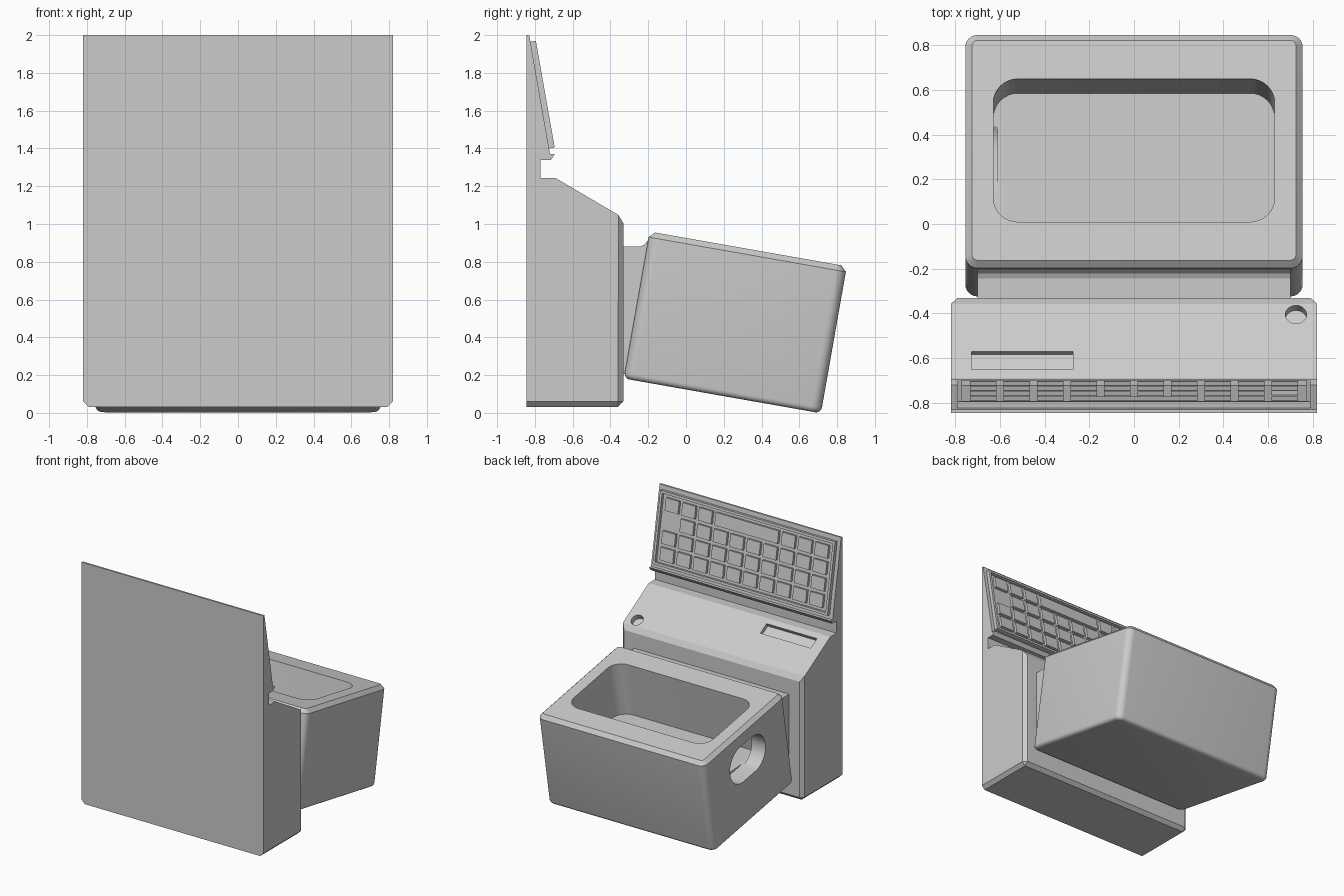
import bpy, bmesh
from math import radians, cos, sin, pi, atan2
from mathutils import Matrix

cube = bpy.data.objects.get("Cube")
if cube:
    bpy.data.objects.remove(cube, do_unlink=True)

GREY = (0.6, 0.6, 0.6, 1)
grey = bpy.data.materials.new("plain grey plastic")
grey.use_nodes = True
grey.diffuse_color = GREY
grey.node_tree.nodes["Principled BSDF"].inputs["Base Color"].default_value = GREY

# Turns a flat outline (x, y) into a side profile (y, z) extruded along x
SIDEWAYS = Matrix(((0, 0, 1, 0), (1, 0, 0, 0), (0, 1, 0, 0), (0, 0, 0, 1)))


def finish(name, bm, matrix):
    bmesh.ops.recalc_face_normals(bm, faces=bm.faces)
    mesh = bpy.data.meshes.new(name)
    bm.to_mesh(mesh)
    bm.free()
    mesh.materials.append(grey)
    obj = bpy.data.objects.new(name, mesh)
    bpy.context.collection.objects.link(obj)
    obj.matrix_world = matrix
    return obj


def prism(points, half):
    bm = bmesh.new()
    base = bm.faces.new([bm.verts.new((x, y, -half)) for x, y in points])
    top = bmesh.ops.extrude_face_region(bm, geom=[base])["geom"]
    verts = [v for v in top if isinstance(v, bmesh.types.BMVert)]
    bmesh.ops.translate(bm, verts=verts, vec=(0, 0, 2 * half))
    return bm


def box(size, centre=(0, 0, 0), bm=None):
    bm = bm or bmesh.new()
    m = Matrix.Translation(centre) @ Matrix.Diagonal((*size, 1))
    bmesh.ops.create_cube(bm, size=1, matrix=m)
    return bm


def rounded(w, h, r, steps=8):
    points = []
    for i, (sx, sy) in enumerate(((1, 1), (-1, 1), (-1, -1), (1, -1))):
        for k in range(steps + 1):
            a = (i + k / steps) * pi / 2
            points.append((sx * (w / 2 - r) + r * cos(a), sy * (h / 2 - r) + r * sin(a)))
    return points


def bevel(bm, rule, offset, segments=1):
    edges = [e for e in bm.edges if rule(*[v.co for v in e.verts])]
    bmesh.ops.bevel(bm, geom=edges, offset=offset, segments=segments,
                    profile=0.5, affect='EDGES', clamp_overlap=True)


def cut(obj, cutters):
    for c in cutters:
        c.hide_render = True
        mod = obj.modifiers.new("cut", 'BOOLEAN')
        mod.operation, mod.solver, mod.object = 'DIFFERENCE', 'EXACT', c
    bpy.context.view_layer.update()
    graph = bpy.context.evaluated_depsgraph_get()
    mesh = bpy.data.meshes.new_from_object(obj.evaluated_get(graph))
    obj.modifiers.clear()
    obj.data = mesh
    for c in cutters:
        bpy.data.objects.remove(c, do_unlink=True)


# Main body: side profile with back plate, notch, ledge and sloped shoulder
BACK, FACE, FLOOR = -0.845, -0.332, 0.032
profile = [(BACK, FLOOR), (FACE, FLOOR), (FACE, 1.033), (-0.69, 1.243), (-0.77, 1.243),
           (-0.77, 1.34), (-0.715, 1.34), (-0.695, 1.37), (-0.72, 1.37), (-0.83, 2), (BACK, 2)]
bm = prism(profile, 0.82)


def on_rim(a, b):
    on_floor = max(a.y, b.y) < FLOOR + 1e-4 and max(a.x, b.x) > BACK + 0.01
    return on_floor or min(a.x, b.x) > FACE - 1e-4


bevel(bm, on_rim, 0.028)
body = finish("main_body", bm, SIDEWAYS)

# Slot and round hole sunk into the sloped shoulder
RISE = 0.21 / 0.358


def on_slope(x, y):
    z = 1.033 + (FACE - y) * RISE
    return Matrix.Translation((x, y, z)) @ Matrix.Rotation(-atan2(RISE, 1), 4, 'X')


slot = finish("slot_cutter", box((0.455, 0.093, 0.06)), on_slope(-0.5, -0.61))
button = finish("button_cutter", prism(rounded(0.095, 0.095, 0.0474), 0.045), on_slope(0.725, -0.405))
cut(body, [slot, button])

# Neck between body and tilted case
neck_side = [(FACE - 0.01, 0.205), (-0.25, 0.205), (-0.1, 0.88), (-0.19, 0.925),
             (-0.205, 0.91), (-0.222, 0.89), (-0.245, 0.88), (FACE - 0.01, 0.88)]
finish("neck", prism(neck_side, 0.7), SIDEWAYS)

# Tilted case, with rounded corners, a softened base and a chamfered rim
W, L, H = 1.51, 1.06, 0.79
tilt = Matrix.Translation((0, 0.261, 0.479)) @ Matrix.Rotation(radians(-10), 4, 'X')
bm = box((W, L, H))
bevel(bm, lambda a, b: abs(a.z - b.z) > 0.1, 0.055, 6)
bevel(bm, lambda a, b: max(a.z, b.z) < -H / 2 + 1e-4, 0.03, 4)
bevel(bm, lambda a, b: min(a.z, b.z) > H / 2 - 1e-4, 0.03)
case = finish("tilted_case", bm, tilt)

# Open well with a slanted floor, and a grip hole through the right wall
bm = prism(rounded(1.26, 0.65, 0.11), 0.41)
for v in bm.verts:
    if v.co.z < 0:
        v.co.z += 0.12 * v.co.y
well = finish("well_cutter", bm, tilt @ Matrix.Translation((0, 0, H / 2)))
grip = finish("grip_cutter", prism(rounded(0.46, 0.3, 0.149), 0.1),
              tilt @ Matrix.Translation((-0.71, 0, H / 2 - 0.275)) @ SIDEWAYS)
cut(case, [well, grip])
bpy.ops.object.select_all(action='DESELECT')
case.select_set(True)
bpy.context.view_layer.objects.active = case
bpy.ops.object.shade_smooth_by_angle(angle=radians(32))

# Keyboard panel with a sunken tray, leaning on the back plate
THICK, SINK = 0.04, 0.024
lean = Matrix.Translation((0, -0.745, 1.6875)) @ Matrix.Rotation(radians(10), 4, 'X')
bm = box((1.58, THICK, 0.574), (0, -THICK / 2, 0))
front = max(bm.faces, key=lambda f: f.calc_center_median().y)
bmesh.ops.inset_region(bm, faces=[front], thickness=0.028)
tray = bmesh.ops.extrude_face_region(bm, geom=[front])["geom"]
bmesh.ops.translate(bm, vec=(0, -SINK, 0), verts=[v for v in tray if isinstance(v, bmesh.types.BMVert)])
if front.is_valid:
    bmesh.ops.delete(bm, geom=[front], context='FACES_ONLY')
finish("keyboard_panel", bm, lean)

# Keys: four rows of ten, a long bar in the top row and one gap in the second
PITCH, ROW = 0.15, 0.128
keys = bmesh.new()
for row in range(4):
    z = (1.5 - row) * ROW
    for col in range(10):
        if (row == 0 and 3 <= col <= 6) or (row == 1 and col == 9):
            continue
        box((0.12, SINK, 0.1), ((col - 4.5) * PITCH, -SINK / 2 - 0.003, z), keys)
box((0.12 + 3 * PITCH, SINK, 0.1), (0, -SINK / 2 - 0.003, 1.5 * ROW), keys)
finish("keys", keys, lean)
